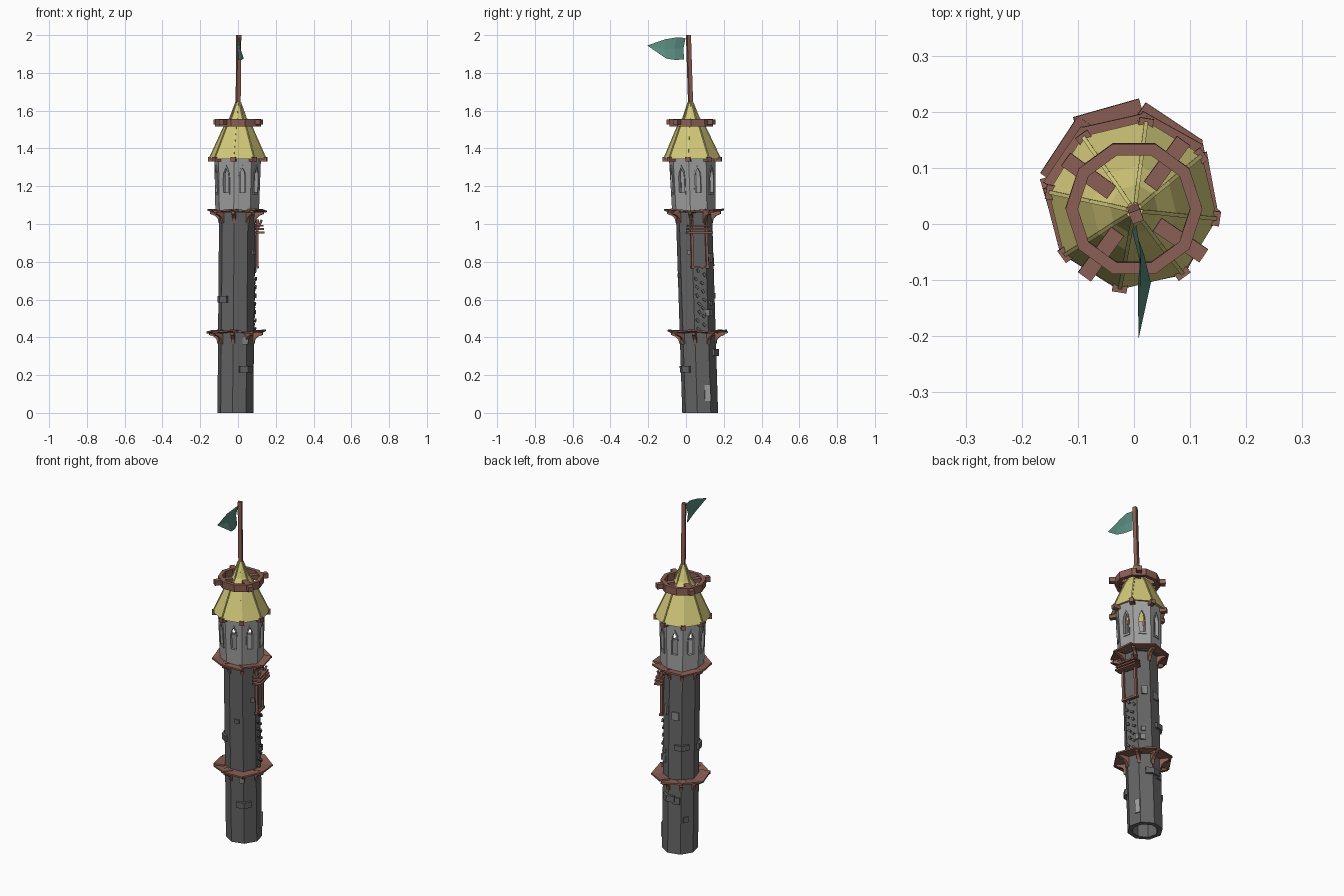
import bpy, bmesh, random
from math import radians, cos, sin, tan, atan2, hypot, pi
from mathutils import Matrix, Vector

random.seed(4)
if "Cube" in bpy.data.objects:
    bpy.data.objects.remove(bpy.data.objects["Cube"])


def material(name, r, g, b):
    m = bpy.data.materials.new(name)
    m.use_nodes = True
    m.diffuse_color = (r, g, b, 1)
    m.node_tree.nodes["Principled BSDF"].inputs["Base Color"].default_value = (r, g, b, 1)
    return m


WOOD = material("red brown wood", .26, .115, .09)
ROOF = material("straw yellow", .67, .6, .2)
DARK = material("dark stone", .13, .13, .13)
PALE = material("pale stone", .36, .36, .36)
BRICK = material("grey stone", .24, .24, .24)
TEAL = material("teal cloth", .1, .26, .21)

CORNER = -9          # angle of the first octagon corner
FACE = CORNER + 22.5  # angle of the first octagon face
HALF = radians(22.5)
# The whole tower leans a little towards the front
LEAN = Matrix(((1, 0, .009, -.014), (0, 1, -.031, .075), (0, 0, 1, 0), (0, 0, 0, 1)))


def finish(bm, name, mat, lean=True):
    if lean:
        bmesh.ops.recalc_face_normals(bm, faces=bm.faces)
        bm.transform(LEAN)
    me = bpy.data.meshes.new(name)
    bm.to_mesh(me)
    bm.free()
    me.materials.append(mat)
    ob = bpy.data.objects.new(name, me)
    bpy.context.collection.objects.link(ob)
    return ob


def lathe(name, mat, profile, sides=8, start=CORNER):
    """Closed (radius, height) profile swept around the tower axis."""
    bm = bmesh.new()
    rings = []
    for i in range(sides):
        a = radians(start) + 2 * pi * i / sides
        rings.append([bm.verts.new((r * cos(a), r * sin(a), z)) for r, z in profile])
    n = len(profile)
    for i in range(sides):
        p, q = rings[i], rings[(i + 1) % sides]
        for j in range(n):
            k = (j + 1) % n
            bm.faces.new((p[j], q[j], q[k], p[k]))
    return finish(bm, name, mat)


def box(name, mat, angle, r, z, size, side=0, pitch=0, roll=0):
    """Box of (radial, tangential, vertical) size at an angle around the tower."""
    bm = bmesh.new()
    bmesh.ops.create_cube(bm, size=1)
    bm.transform(Matrix.Rotation(radians(angle), 4, 'Z') @ Matrix.Translation((r, side, z))
                 @ Matrix.Rotation(radians(pitch), 4, 'Y') @ Matrix.Rotation(radians(roll), 4, 'X')
                 @ Matrix.Diagonal((*size, 1)))
    return finish(bm, name, mat)


def bracket(name, angle, z, inner):
    """Curved wooden bracket under a walkway."""
    outline = [(0, 0), (.055, 0), (.055, -.013), (.03, -.022), (.015, -.037), (.01, -.06), (0, -.06)]
    bm = bmesh.new()
    f = bm.faces.new([bm.verts.new((inner + x, -.009, z + h)) for x, h in outline])
    new = bmesh.ops.extrude_face_region(bm, geom=[f])["geom"]
    bmesh.ops.translate(bm, vec=(0, .018, 0), verts=[v for v in new if isinstance(v, bmesh.types.BMVert)])
    bm.transform(Matrix.Rotation(radians(angle), 4, 'Z'))
    finish(bm, name, WOOD)


def wall_radius(z):
    return .117 + .008 * (z - 1.07) / .28


def arch(half, low, spring, top):
    """Pointed arch outline in (share of face width, height)."""
    right = [(half, low), (half, spring), (half * .8, spring + (top - spring) * .5)]
    return right + [(0, top)] + [(-u, z) for u, z in reversed(right)]


def pierced(name, angle, outer, inner, front, back):
    """Slab on one wall face, bounded by two outlines, following the wall's taper."""
    bm = bmesh.new()
    edges = []
    for loop in (outer, inner):
        vs = [bm.verts.new((u, 0, z * 10)) for u, z in loop]
        edges += [bm.edges.new((vs[i], vs[i - 1])) for i in range(len(vs))]
    bmesh.ops.triangle_fill(bm, use_beauty=True, edges=edges, normal=(0, -1, 0))
    new = bmesh.ops.extrude_face_region(bm, geom=bm.faces[:])["geom"]
    for v in new:
        if isinstance(v, bmesh.types.BMVert):
            v.co.y = 1
    a = radians(angle)
    for v in bm.verts:
        z = v.co.z / 10
        ap = wall_radius(z) * cos(HALF) - (back if v.co.y > .5 else front)
        t = v.co.x * ap * tan(HALF)
        v.co = (ap * cos(a) - t * sin(a), ap * sin(a) + t * cos(a), z)
    finish(bm, name, PALE)


# Hollow shaft and the floor of the upper room
lathe("shaft", DARK, [(.096, 0), (.097, 1.07), (.07, 1.07), (.07, 0)])
lathe("upper_floor", DARK, [(.112, 1.06), (.112, 1.075), (.001, 1.075), (.001, 1.06)])

# Upper room with one open lancet window in every face
for i in range(8):
    a = FACE + 45 * i
    pierced("upper_wall", a, [(-1, 1.07), (1, 1.07), (1, 1.355), (-1, 1.355)],
            arch(.36, 1.165, 1.245, 1.3), 0, .014)
    pierced("window_frame", a, arch(.46, 1.155, 1.247, 1.312),
            arch(.34, 1.167, 1.244, 1.297), -.005, .004)

# Two walkways with tilted planks on brackets
for z, inner, rise in ((.43, .092, 0), (1.07, .092, 0)):
    for i in range(8):
        a = FACE + 45 * i
        box("walkway_plank", WOOD, a + random.uniform(-3, 3), .118 + random.uniform(-.002, .004), z,
            (.06, .122, .009), pitch=random.uniform(-5, 2), roll=random.choice((-5, 5)))
        bracket("walkway_bracket", CORNER + 45 * i, z - .004, inner - .004)

# Roof shell, ridge strips and eave beam ends
slope = [(.152, 1.345), (.077, 1.51), (.044, 1.56), (.012, 1.645)]
lathe("roof", ROOF, slope + [(.001, 1.645), (.001, 1.6), (.13, 1.352)])
for i in range(8):
    a = CORNER + 45 * i
    for (r0, z0), (r1, z1) in zip(slope, slope[1:]):
        pitch = -atan2(z1 - z0, r1 - r0) * 180 / pi
        box("roof_ridge", ROOF, a, (r0 + r1) / 2, (z0 + z1) / 2,
            (hypot(r1 - r0, z1 - z0), .007, .006), pitch=pitch)
    box("eave_beam", WOOD, a, .132, 1.342, (.05, .026, .024))

# Wooden hoop around the roof, carried by four beams
lathe("roof_hoop", WOOD, [(.122, 1.515), (.122, 1.557), (.1, 1.557), (.1, 1.515)], 10, 0)
for a in (54, 144, 234, 326):
    box("hoop_beam", WOOD, a, .1, 1.54, (.1, .028, .028))

# Flag pole
box("flag_pole", WOOD, 20, 0, 1.8, (.021, .021, .4))

# Rippled flag: top and bottom edges, joined at the tip
top = [(.004, -.002, 1.985), (.012, -.05, 1.988), (.007, -.11, 1.978), (.008, -.205, 1.945)]
low = [(.002, -.01, 1.872), (.018, -.055, 1.868), (.03, -.105, 1.876)]
bm = bmesh.new()
middle = [(Vector(t) + Vector(b)) / 2 + Vector((-.006, -.008, 0)) for t, b in zip(top, low)]
rows = [[bm.verts.new(p) for p in row] for row in (top, middle, low)]
for upper, lower in zip(rows, rows[1:]):
    for i in range(2):
        bm.faces.new((upper[i], lower[i], lower[i + 1], upper[i + 1]))
    bm.faces.new((upper[2], lower[2], rows[0][3]))
finish(bm, "flag", TEAL, lean=False)

# Hoist bay on the left side: posts, sill, canopy boards and shutter
for s in (-.04, .04):
    box("hoist_post", WOOD, FACE, .1, .895, (.014, .013, .26), side=s)
    box("hoist_strut", WOOD, FACE, .108, .985, (.01, .011, .08), side=s, pitch=25)
box("hoist_sill", WOOD, FACE, .1, .772, (.02, .1, .012))
for k, z in enumerate((.955, .973, .991)):
    box("hoist_canopy", WOOD, FACE, .111 - .002 * k, z, (.046, .136 - .008 * k, .009))
box("hoist_shutter", DARK, FACE, .091, .86, (.012, .064, .17))

# Chain hanging below the hoist
for k in range(16):
    z = .775 - k * .022
    box("chain_link", DARK, FACE, .099, z, (.009, .012, .02),
        side=.016 * (-1) ** k + random.uniform(-.008, .008), roll=random.uniform(20, 60))

# Corner stones that wrap around an edge of the shaft
for corner, z, h in ((-54, .232, .034), (216, .602, .034), (126, .62, .03), (81, .32, .035)):
    for turn in (-1, 1):
        box("corner_stone", DARK, corner + 22.5 * turn, .092, z, (.022, .045, h), side=-.02 * turn)

# Single stones standing proud of the wall: face number, side, height, width, height
dark_stones = ((6, .005, .728, .028, .022), (2, .01, .31, .04, .04), (3, -.01, .2, .03, .03))
pale_stones = ((6, .028, .385, .03, .045), (7, .02, .85, .02, .025), (0, .034, .53, .02, .035),
               (1, -.01, .53, .03, .035), (1, .012, .32, .03, .03), (2, 0, .8, .04, .045),
               (1, .005, .82, .03, .05), (1, -.008, .58, .022, .025))
for mat, stones in ((DARK, dark_stones), (BRICK, pale_stones)):
    for face, s, z, w, h in stones:
        box("wall_stone", mat, FACE + 45 * face, .09, z, (.014, w, h), side=s)

# Small pale door near the foot
box("foot_door", PALE, FACE, .09, .105, (.01, .032, .085), side=.022)
